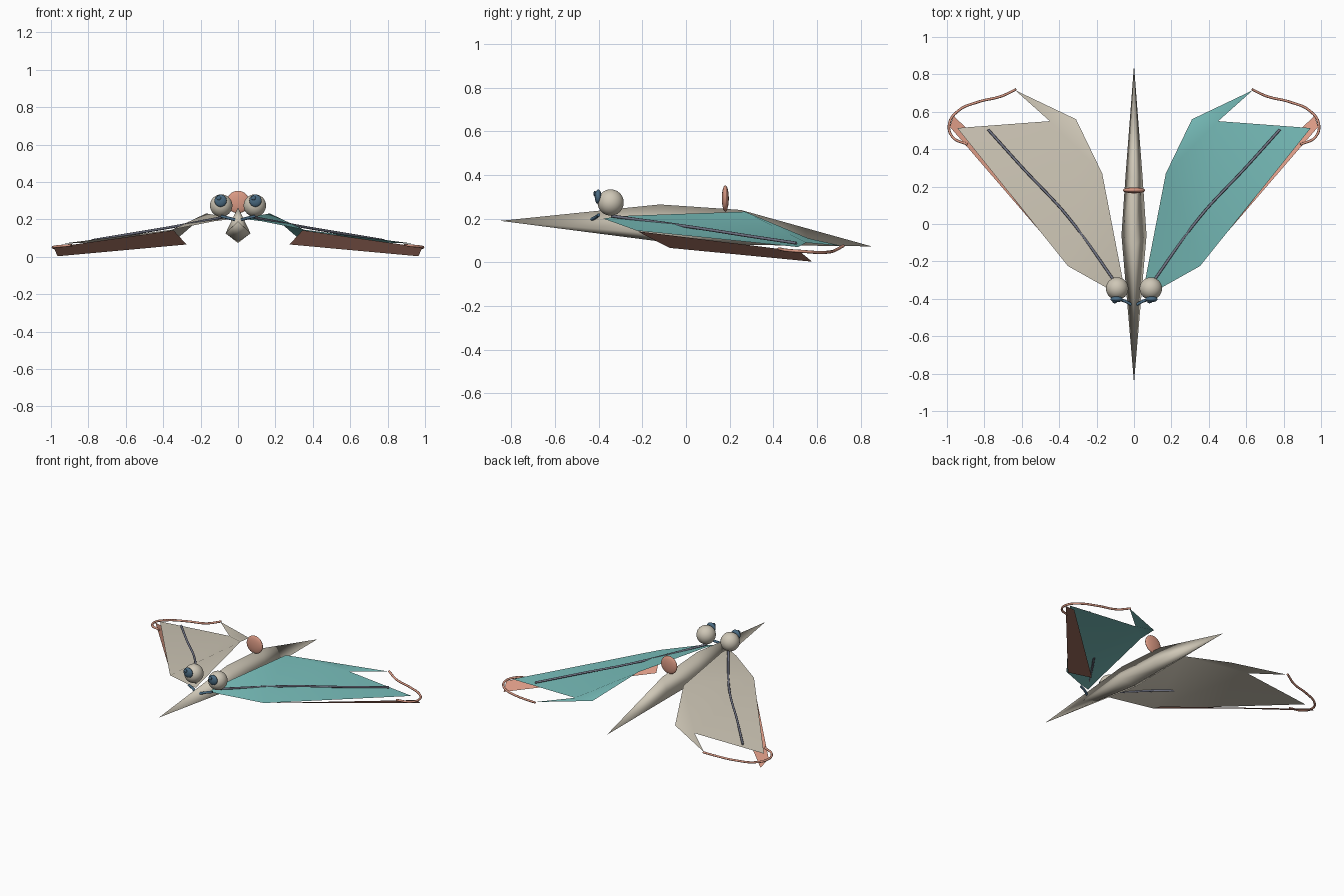
import bpy, math
from mathutils import Vector

if "Cube" in bpy.data.objects:
    bpy.data.objects.remove(bpy.data.objects["Cube"])


def material(name, rgb):
    m = bpy.data.materials.new(name)
    m.diffuse_color = (*rgb, 1)
    m.use_nodes = True
    m.node_tree.nodes["Principled BSDF"].inputs["Base Color"].default_value = m.diffuse_color
    return m


BEIGE = material("warm beige", (0.62, 0.57, 0.47))
TEAL = material("teal", (0.19, 0.52, 0.50))
SALMON = material("salmon", (0.70, 0.32, 0.23))
BLUE = material("dark blue", (0.07, 0.15, 0.23))
SLATE = material("slate", (0.17, 0.18, 0.24))


def mesh(name, verts, faces, mat, side=1, smooth=True):
    # side = -1 mirrors across x and flips the winding
    me = bpy.data.meshes.new(name)
    if side < 0:
        faces = [f[::-1] for f in faces]
    me.from_pydata([(x * side, y, z) for x, y, z in verts], [], faces)
    me.materials.append(mat)
    for p in me.polygons:
        p.use_smooth = smooth
    ob = bpy.data.objects.new(name, me)
    bpy.context.collection.objects.link(ob)
    return ob


def ball(name, loc, scale, mat):
    bpy.ops.mesh.primitive_uv_sphere_add(segments=32, ring_count=16, radius=1, location=loc)
    ob = bpy.context.object
    ob.name = name
    ob.scale = scale
    ob.data.materials.append(mat)
    bpy.ops.object.shade_smooth()
    return ob


def rod(name, pts, radius, mat, side=1):
    cu = bpy.data.curves.new(name, 'CURVE')
    cu.dimensions = '3D'
    cu.bevel_depth = radius
    cu.bevel_resolution = 2
    cu.resolution_u = 8
    cu.use_fill_caps = True
    sp = cu.splines.new('BEZIER')
    sp.bezier_points.add(len(pts) - 1)
    for bp, (x, y, z) in zip(sp.bezier_points, pts):
        bp.co = (x * side, y, z)
        bp.handle_left_type = bp.handle_right_type = 'AUTO'
    cu.materials.append(mat)
    ob = bpy.data.objects.new(name, cu)
    bpy.context.collection.objects.link(ob)


# Body: four-sided spindle, nose at -y
body = [(0, -0.85, 0.19),
        (0, -0.12, 0.265), (0.067, -0.06, 0.125), (0, 0, 0.08), (-0.067, -0.06, 0.125),
        (0, 0.25, 0.24), (0.046, 0.25, 0.11), (0, 0.25, 0.08), (-0.046, 0.25, 0.11),
        (0, 0.85, 0.073)]
faces = []
for i in range(4):
    j = (i + 1) % 4
    faces += [(0, 1 + j, 1 + i), (1 + i, 1 + j, 5 + j, 5 + i), (5 + i, 5 + j, 9)]
mesh("body", body, faces, BEIGE)

# Back disc
ball("back_disc", (0, 0.18, 0.293), (0.06, 0.016, 0.06), SALMON)

# Wing outline: root, leading edge, tip, fold, lobe; the valley runs from leading edge to fold
wing = [(0.05, -0.38, 0.20), (0.13, -0.35, 0.19), (0.353, -0.225, 0.145),
        (0.945, 0.513, 0.07), (0.45, 0.55, 0.09), (0.635, 0.715, 0.075),
        (0.31, 0.56, 0.11), (0.17, 0.27, 0.232), (0.06, -0.30, 0.212)]
wing_faces = [(0, 1, 8), (1, 2, 8), (2, 7, 8), (2, 3, 4), (2, 4, 7), (7, 4, 6), (4, 5, 6)]
flap = [(0.345, -0.222, 0.142), (0.985, 0.52, 0.05), (0.965, 0.578, 0.003), (0.275, -0.075, 0.066)]
vein = [(0.08, -0.34, 0.212), (0.35, 0.035, 0.16), (0.60, 0.305, 0.118), (0.78, 0.505, 0.088)]
streamer = [(0.63, 0.72, 0.075), (0.71, 0.683, 0.055), (0.835, 0.652, 0.047), (0.94, 0.605, 0.045),
            (0.988, 0.535, 0.05), (0.97, 0.465, 0.055), (0.89, 0.425, 0.062)]
jaw = [(0.09, -0.40, 0.217), (0.05, -0.412, 0.207), (0.012, -0.432, 0.197)]

for side, tag, col in ((1, "right", TEAL), (-1, "left", BEIGE)):
    mesh(tag + "_wing", wing, wing_faces, col, side)
    mesh(tag + "_under_flap", flap, [(0, 1, 2, 3)], SALMON, side, False)
    rod(tag + "_wing_vein", vein, 0.007, SLATE, side)
    rod(tag + "_wing_streamer", streamer, 0.007, SALMON, side)
    rod(tag + "_jaw", jaw, 0.008, BLUE, side)
    # Eye with flattened pupil and small bead
    ball(tag + "_eye", (0.09 * side, -0.345, 0.274), (0.06, 0.06, 0.06), BEIGE)
    ball(tag + "_pupil", (0.093 * side, -0.402, 0.30), (0.033, 0.016, 0.033), BLUE)
    ball(tag + "_pupil_bead", (0.093 * side - 0.01, -0.418, 0.315), (0.012, 0.006, 0.012), BLUE)
